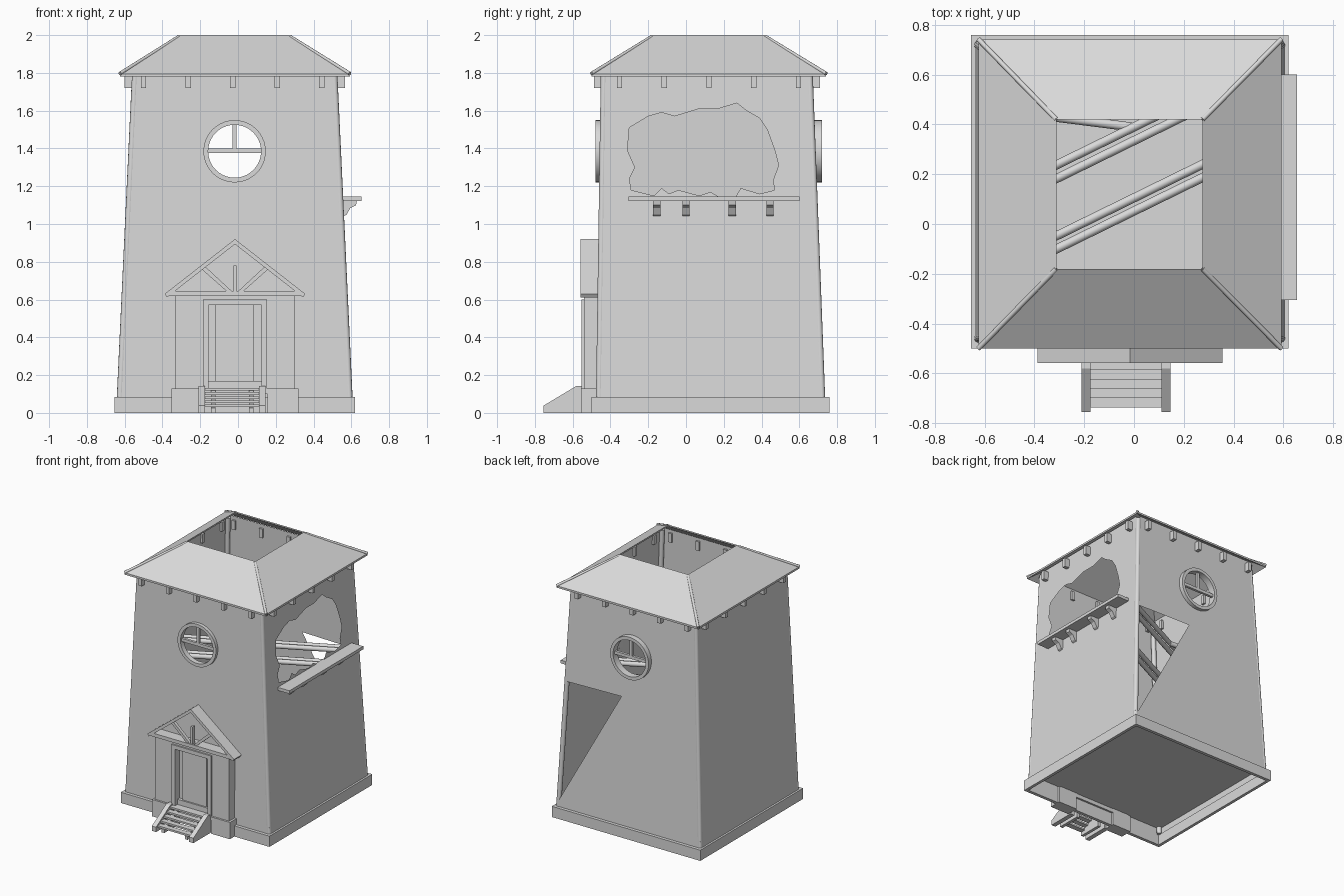
import bpy, bmesh, math
from mathutils import Vector
from mathutils.geometry import tessellate_polygon

if "Cube" in bpy.data.objects:
    bpy.data.objects.remove(bpy.data.objects["Cube"])

GREY = bpy.data.materials.new("plain grey")
GREY.diffuse_color = (0.7, 0.7, 0.7, 1)
GREY.use_nodes = True
GREY.node_tree.nodes["Principled BSDF"].inputs["Base Color"].default_value = GREY.diffuse_color


def mesh(name, verts, faces, smooth=False):
    me = bpy.data.meshes.new(name)
    me.from_pydata([tuple(v) for v in verts], [], faces)
    bm = bmesh.new()
    bm.from_mesh(me)
    bmesh.ops.recalc_face_normals(bm, faces=bm.faces)
    bm.to_mesh(me)
    bm.free()
    me.materials.append(GREY)
    ob = bpy.data.objects.new(name, me)
    bpy.context.collection.objects.link(ob)
    if smooth:
        bpy.ops.object.select_all(action='DESELECT')
        ob.select_set(True)
        bpy.context.view_layer.objects.active = ob
        bpy.ops.object.shade_smooth_by_angle(angle=math.radians(40))
    return ob


def loft(name, rings, loop=False, caps=True, smooth=False):
    """Skin closed rings of equal length; loop joins the last ring to the first."""
    n, m = len(rings[0]), len(rings)
    verts = [v for r in rings for v in r]
    faces = []
    for i in range(m if loop else m - 1):
        a, b = i * n, (i + 1) % m * n
        faces += [(a + j, a + (j + 1) % n, b + (j + 1) % n, b + j) for j in range(n)]
    if caps and not loop:
        faces += [tuple(range(n)), tuple(range((m - 1) * n, m * n))]
    return mesh(name, verts, faces, smooth)


def rect(x0, x1, y0, y1, z):
    return [(x0, y0, z), (x1, y0, z), (x1, y1, z), (x0, y1, z)]


def box(name, x0, x1, y0, y1, z0, z1):
    return loft(name, [rect(x0, x1, y0, y1, z0), rect(x0, x1, y0, y1, z1)])


def prism(name, pts, a, b, axis='y'):
    place = (lambda p, t: (p[0], t, p[1])) if axis == 'y' else (lambda p, t: (t, p[0], p[1]))
    return loft(name, [[place(p, t) for p in pts] for t in (a, b)])


def rod(name, a, b, r, sides=12):
    a, b = Vector(a), Vector(b)
    q = (b - a).to_track_quat('Z', 'Y')
    circle = [q @ Vector((r * math.cos(t), r * math.sin(t), 0))
              for t in (2 * math.pi * i / sides for i in range(sides))]
    return loft(name, [[a + c for c in circle], [b + c for c in circle]], smooth=True)


# tapering wall planes as functions of height
def taper(lo, hi):
    return lambda z: lo + (hi - lo) * (z - 0.08) / 1.70


XL, XR = taper(-0.64, -0.56), taper(0.605, 0.525)
YF, YB = taper(-0.475, -0.45), taper(0.735, 0.67)
Z0, Z1 = 0.08, 1.82
CX, WZ = -0.018, 1.385
T = 0.018  # radius of the corner posts


def wall(name, loops, place):
    loops = [[Vector((u, z, 0)) for u, z in lp] for lp in loops]
    flat = [v for lp in loops for v in lp]
    return mesh(name, [place(v.x, v.y) for v in flat],
                [tuple(t) for t in tessellate_polygon(loops)])


window = [(CX + 0.145 * math.cos(i * math.pi / 16), WZ + 0.145 * math.sin(i * math.pi / 16))
          for i in range(32)]
breach = [(-.30, 1.51), (-.20, 1.57), (-.13, 1.59), (-.06, 1.57), (.07, 1.61), (.17, 1.61),
          (.27, 1.64), (.32, 1.60), (.39, 1.56), (.43, 1.50), (.47, 1.39), (.49, 1.31),
          (.46, 1.23), (.47, 1.18), (.39, 1.16), (.29, 1.19), (.26, 1.14), (.18, 1.14),
          (.13, 1.17), (.07, 1.15), (-.04, 1.18), (-.09, 1.16), (-.13, 1.19), (-.17, 1.15),
          (-.29, 1.18), (-.30, 1.24), (-.27, 1.30), (-.31, 1.39)]


def face(l, r):
    return [(l(Z0) + T, Z0), (r(Z0) - T, Z0), (r(Z1) - T, Z1), (l(Z1) + T, Z1)]


# tower walls: round windows front and back, jagged breach right, missing wedge at back
wall("front_wall", [face(XL, XR), window], lambda u, z: (u, YF(z), z))
wall("left_wall", [face(YF, YB)], lambda u, z: (XL(z), u, z))
wall("right_wall", [face(YF, YB), breach], lambda u, z: (XR(z), u, z))
back = [(XL(Z0) + T, Z0), (XR(Z0) - T, Z0), (XR(.12) - T, .12), (.065, 1.06),
        (XR(1.05) - T, 1.05), (XR(Z1) - T, Z1), (XL(Z1) + T, Z1)]
wall("back_wall", [back, window], lambda u, z: (u, YB(z), z))

# rounded corner posts
for fx, sx, nx in ((XL, 1, "left"), (XR, -1, "right")):
    for fy, sy, ny in ((YF, 1, "front"), (YB, -1, "back")):
        rod(f"corner_post_{ny}_{nx}",
            *[(fx(z) + (T - .002) * sx, fy(z) + (T - .002) * sy, z) for z in (Z0, Z1 - .015)], T)

# plinth ring and raised floor
loft("plinth", [rect(-.655, .62, -.50, .76, 0), rect(-.655, .62, -.50, .76, .083),
                rect(-.632, .597, -.475, .735, .083), rect(-.632, .597, -.475, .735, 0)],
     loop=True)
mesh("floor", rect(XL(.133), XR(.133), YF(.133), YB(.133), .133), [(0, 1, 2, 3)])

# open-topped hipped roof with hip rolls
eave, crown = (-.625, .592, -.50, .742), (-.312, .275, -.18, .42)
loft("roof", [rect(*eave, 1.78), rect(*eave, 1.795), rect(*crown, 2.0), rect(*crown, 1.988)],
     loop=True)
for i, (a, b) in enumerate(zip(rect(*eave, 1.796), rect(*crown, 1.992))):
    rod(f"hip_roll_{i + 1}", a, b, .01)

# rafter tails under the eaves
for i in range(5):
    x, y = -.50 + .236 * i, -.352 + .237 * i
    box(f"rafter_tail_front_{i + 1}", x - .014, x + .014, -.487, -.435, 1.72, 1.79)
    box(f"rafter_tail_back_{i + 1}", x - .014, x + .014, .655, .71, 1.72, 1.79)
    box(f"rafter_tail_left_{i + 1}", -.60, -.545, y - .014, y + .014, 1.72, 1.79)
    box(f"rafter_tail_right_{i + 1}", .51, .567, y - .014, y + .014, 1.72, 1.79)

# round window frames with T-shaped glazing bars
for side, y0, y1 in (("front", -.48, -.44), ("back", .665, .72)):
    loft(f"window_frame_{side}", [
        [(CX + r * math.cos(t), y, WZ + r * math.sin(t))
         for t in (i * math.pi / 20 for i in range(40))]
        for r, y in ((.165, y0), (.165, y1), (.14, y1), (.14, y0))], loop=True, smooth=True)
    m = (y0 + y1) / 2
    box(f"window_bar_{side}", CX - .143, CX + .143, m - .01, m + .01, WZ - .01, WZ + .014)
    box(f"window_upright_{side}", CX - .011, CX + .011, m - .01, m + .01, WZ, WZ + .143)

# diagonal beams inside
for i, c in enumerate((.39, .335, .105, .052)):
    rod(f"inner_beam_{i + 1}", (-.585, -.585 * .49 + c, 1.08), (.54, .54 * .49 + c, 1.08), .018)
rod("inner_cross_beam", (-.56, .46, 1.07), (-.01, .39, 1.07), .018)

# shelf and brackets below the breach
box("shelf", .545, .655, -.305, .60, 1.122, 1.146)
bracket = [(.557, 1.125), (.63, 1.125), (.625, 1.10), (.595, 1.085), (.575, 1.05), (.557, 1.04)]
for i, y in enumerate((-.155, .0, .245, .445)):
    prism(f"shelf_bracket_{i + 1}", bracket, y - .019, y + .019)

# porch
PX = -.016
for s, n in ((-1, "left"), (1, "right")):
    a, b = sorted((PX + s * .168, PX + s * .318))
    box(f"porch_pier_{n}", a, b, -.54, -.46, .12, .62)
    a, b = sorted((PX + s * .172, PX + s * .335))
    box(f"porch_footing_{n}", a, b, -.555, -.46, 0, .13)
    a, b = sorted((PX + s * .140, PX + s * .170))
    box(f"door_frame_{n}", a, b, -.552, -.48, .13, .60)
box("porch_lintel", PX - .17, PX + .17, -.54, -.46, .59, .62)
box("door_frame_top", PX - .17, PX + .17, -.552, -.48, .57, .60)
box("porch_landing", PX - .18, PX + .18, -.548, -.46, .10, .13)
box("porch_back_panel", PX - .17, PX + .17, -.495, -.48, .12, .60)
box("door", PX - .105, PX + .10, -.508, -.49, .17, .57)
box("door_sill", PX - .14, PX + .14, -.52, -.49, .13, .17)

# gabled porch roof with timber truss
prism("porch_roof", [(PX, .92), (PX + .372, .63), (PX + .36, .612), (PX, .893),
                     (PX - .36, .612), (PX - .372, .63)], -.558, -.455)
box("truss_tie", PX - .35, PX + .35, -.552, -.46, .618, .645)
box("truss_post", PX - .009, PX + .009, -.545, -.52, .645, .78)
for s, n in ((-1, "left"), (1, "right")):
    prism(f"truss_brace_{n}", [(PX + s * .012, .64), (PX + s * .04, .64),
                               (PX + s * .178, .762), (PX + s * .16, .777)], -.545, -.52)

# front steps
for x, n in ((-.192, "left"), (.128, "right")):
    prism(f"step_stringer_{n}", [(-.755, 0), (-.755, .038), (-.58, .143), (-.54, .143),
                                 (-.54, 0)], x - .018, x + .018, 'x')
for i in range(5):
    y, z = -.738 + .038 * i, .03 + .022 * i
    box(f"step_tread_{i + 1}", -.18, .115, y, y + .042, z, z + .014)
for x, n in ((-.13, "left"), (.07, "right")):
    prism(f"step_support_{n}", [(-.735, 0), (-.735, .025), (-.56, .12), (-.545, .12),
                                (-.545, 0)], x - .012, x + .012, 'x')
